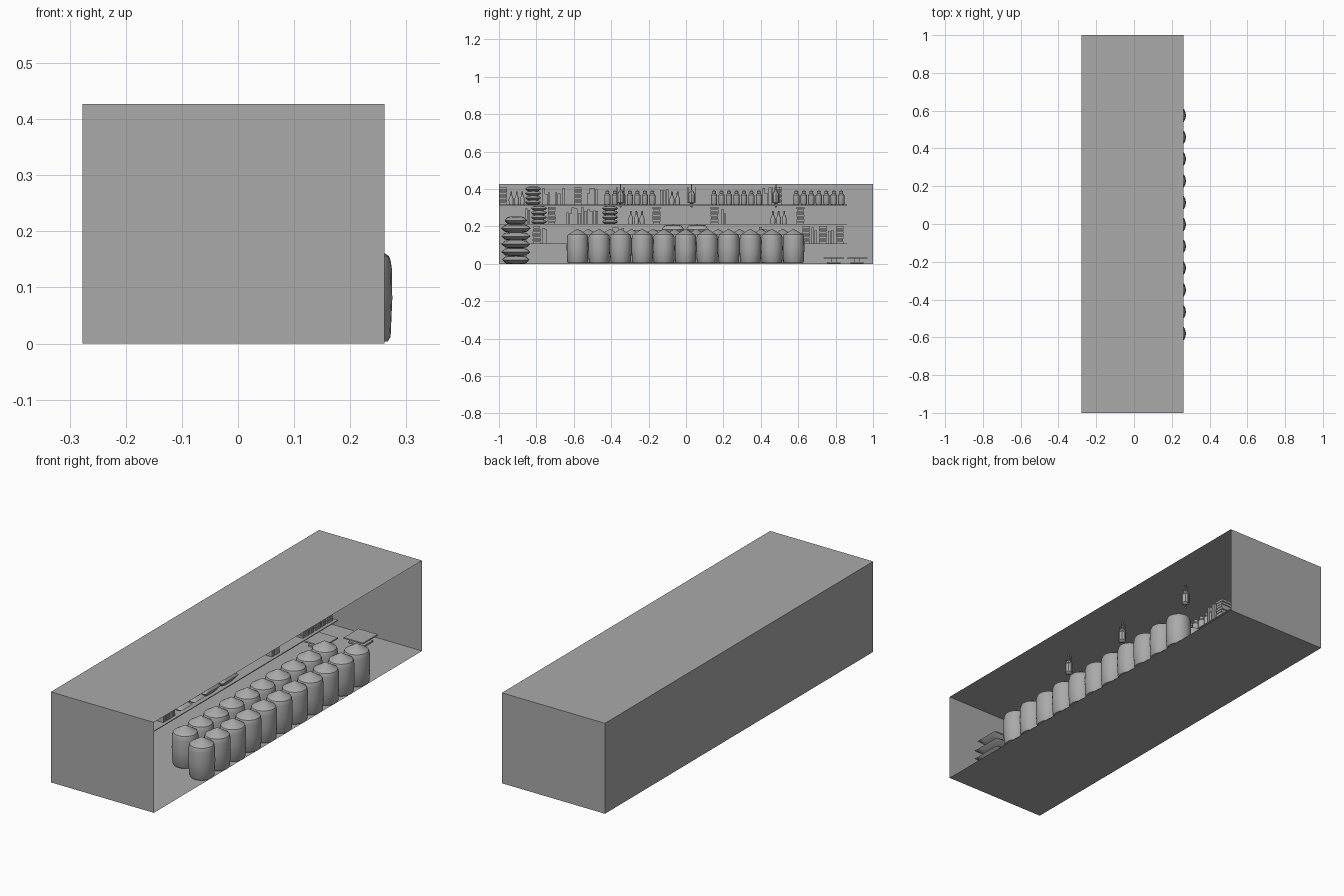
import bpy, bmesh, math, random
from mathutils import Matrix, Vector

random.seed(4)
cube = bpy.data.objects.get("Cube")
if cube:
    bpy.data.objects.remove(cube)

grey = bpy.data.materials.new("plain grey")
grey.use_nodes = True
grey.diffuse_color = (0.4, 0.4, 0.4, 1)
bsdf = grey.node_tree.nodes["Principled BSDF"]
bsdf.inputs["Base Color"].default_value = (0.4, 0.4, 0.4, 1)
bsdf.inputs["Roughness"].default_value = 0.8


def finish(bm, name, smooth=False):
    bmesh.ops.recalc_face_normals(bm, faces=bm.faces)
    mesh = bpy.data.meshes.new(name)
    bm.to_mesh(mesh)
    bm.free()
    mesh.materials.append(grey)
    ob = bpy.data.objects.new(name, mesh)
    bpy.context.collection.objects.link(ob)
    if smooth:
        bpy.ops.object.select_all(action='DESELECT')
        ob.select_set(True)
        bpy.context.view_layer.objects.active = ob
        bpy.ops.object.shade_smooth_by_angle(angle=math.radians(35))
    return ob


def add_box(bm, x0, x1, y0, y1, z0, z1):
    size = Matrix.Diagonal((x1 - x0, y1 - y0, z1 - z0, 1))
    centre = Matrix.Translation(((x0 + x1) / 2, (y0 + y1) / 2, (z0 + z1) / 2))
    return bmesh.ops.create_cube(bm, size=1, matrix=centre @ size)


def box(name, *bounds):
    bm = bmesh.new()
    add_box(bm, *bounds)
    return finish(bm, name)


def add_lathe(bm, profile, at, sides):
    rings = []
    for r, z in profile:
        rings.append([bm.verts.new(Vector(at) + Vector((
            r * math.cos(math.tau * i / sides), r * math.sin(math.tau * i / sides), z)))
            for i in range(sides)])
    for a, b in zip(rings, rings[1:]):
        for i in range(sides):
            j = (i + 1) % sides
            bm.faces.new((a[i], a[j], b[j], b[i]))
    bm.faces.new(rings[0])
    bm.faces.new(rings[-1])


def add_sack(bm, x, y, z, dx, dy, h):
    # two bulging sheets meeting at a sharp seam
    for side in (1, -1):
        verts = bmesh.ops.create_grid(bm, x_segments=8, y_segments=8, size=1)["verts"]
        for v in verts:
            u, w = v.co.x, v.co.y
            bulge = math.sqrt(max(0, (1 - u ** 4) * (1 - w ** 4)))
            v.co = (x + u * dx, y + w * dy, z + h / 2 + side * bulge * h / 2)


# Outer shell, open on the +x side
WALL, OPEN, TOP = -0.277, 0.261, 0.427
bm = bmesh.new()
add_box(bm, WALL, OPEN, -1, 1, 0, TOP)
bm.faces.ensure_lookup_table()
opening = [f for f in bm.faces if f.normal.x > 0.9]
bmesh.ops.delete(bm, geom=opening, context='FACES_ONLY')
finish(bm, "room_shell")

# Large barrels with conical lids, in two staggered rows
BARREL = [(0.05, 0.004), (0.055, 0.012), (0.058, 0.08), (0.057, 0.135),
          (0.055, 0.148), (0.052, 0.156), (0.001, 0.187)]
for row, x, count, start in (("front", 0.217, 11, -0.58), ("rear", 0.09, 10, -0.522)):
    for i in range(count):
        bm = bmesh.new()
        add_lathe(bm, BARREL, (x, start + i * 0.1155, 0), 24)
        finish(bm, f"{row}_barrel_{i + 1}", True)

# Shelf boards along the closed wall
SHELVES = [0.109, 0.213, 0.317]
FRONT = -0.08
for i, z in enumerate(SHELVES):
    box(f"shelf_board_{i + 1}", WALL, FRONT, -1, 0.86, z - 0.004, z)


# Goods for the shelves
def books(y, z, count):
    bm = bmesh.new()
    while count:
        w = random.uniform(0.01, 0.016)
        add_box(bm, -0.19, FRONT - 0.015, y, y + w, z, z + random.uniform(0.055, 0.092))
        y += w + 0.002
        count -= 1
    finish(bm, "upright_books")


def pile(y, z, count):
    bm = bmesh.new()
    for i in range(count):
        inset = random.uniform(0, 0.004)
        add_box(bm, -0.19, FRONT - 0.015, y + inset, y + 0.044 - inset,
                z + i * 0.0135, z + i * 0.0135 + 0.011)
    finish(bm, "book_pile")


def jars(y, z, count):
    bm = bmesh.new()
    shape = [(0.014, 0), (0.0165, 0.005), (0.0165, 0.05), (0.009, 0.06), (0.011, 0.07), (0.004, 0.074)]
    for i in range(count):
        for x in (-0.11, -0.15):
            add_lathe(bm, shape, (x, y + 0.02 + i * 0.04, z), 12)
    finish(bm, "small_jars", True)


def bottles(y, z, count):
    bm = bmesh.new()
    shape = [(0.012, 0), (0.013, 0.03), (0.005, 0.05), (0.004, 0.07)]
    for i in range(count):
        add_lathe(bm, shape, (-0.12, y + 0.015 + i * 0.03, z), 12)
    finish(bm, "bottles", True)


def sacks(y, z, count):
    bm = bmesh.new()
    for i in range(count):
        add_sack(bm, -0.14, y + 0.043, z + i * 0.024, 0.055, 0.043, 0.024)
    finish(bm, "shelf_sacks", True)


GOODS = [
    # bottom shelf
    [(pile, -0.82, 7), (books, -0.77, 2), (books, -0.42, 6), (sacks, -0.3, 3),
     (sacks, -0.2, 3), (books, 0.39, 4), (pile, 0.62, 7), (books, 0.67, 2),
     (pile, 0.71, 7), (books, 0.76, 2), (pile, 0.8, 7)],
    # middle shelf
    [(books, -0.86, 2), (sacks, -0.83, 4), (pile, -0.74, 7), (books, -0.64, 7),
     (books, -0.53, 4), (sacks, -0.45, 4), (bottles, -0.31, 3), (pile, -0.18, 7),
     (pile, 0.13, 7), (books, 0.19, 2), (bottles, 0.45, 3), (pile, 0.59, 7)],
    # top shelf
    [(pile, -1, 7), (bottles, -0.95, 3), (sacks, -0.86, 4), (books, -0.77, 3),
     (books, -0.7, 2), (books, -0.66, 1), (pile, -0.6, 7), (books, -0.53, 4),
     (jars, -0.44, 7), (books, -0.14, 3), (bottles, -0.09, 2), (jars, 0.13, 7),
     (books, 0.41, 3), (pile, 0.47, 7), (jars, 0.57, 7)],
]
for z, goods in zip(SHELVES, GOODS):
    for make, y, count in goods:
        make(y, z, count)

# Two plump sacks on the bottom shelf
for y in (-0.07, 0.06):
    bm = bmesh.new()
    for i in range(2):
        add_sack(bm, -0.13, y, SHELVES[0] + i * 0.05, 0.05, 0.06, 0.05)
    finish(bm, "plump_sacks", True)

# Stack of sacks on the floor in the corner
bm = bmesh.new()
for i in range(6):
    half = 0.06 if i == 5 else random.uniform(0.072, 0.08)
    add_sack(bm, 0.03, -0.91, i * 0.042, 0.09, half, 0.043)
finish(bm, "floor_sacks", True)

# Lanterns hanging from the ceiling
LAMP = [(0.006, 0), (0.018, 0.008), (0.018, 0.05), (0.02, 0.052), (0.008, 0.07), (0.003, 0.075)]
for i, y in enumerate((-0.35, 0.03, 0.48)):
    bm = bmesh.new()
    add_lathe(bm, LAMP, (0.095, y, 0.32), 8)
    add_lathe(bm, [(0.003, 0.39), (0.003, TOP)], (0.095, y, 0), 6)
    add_lathe(bm, [(0.002, 0.3), (0.006, 0.306), (0.002, 0.312)], (0.095, y, 0), 8)
    for side in (-0.019, 0.019):
        add_box(bm, 0.093, 0.097, y + side - 0.002, y + side + 0.002, 0.325, 0.41)
    finish(bm, f"lantern_{i + 1}")

# Low weighing platforms on the floor
for i, (x, y) in enumerate(((-0.12, 0.79), (0.0, 0.915))):
    bm = bmesh.new()
    add_box(bm, x - 0.05, x + 0.05, y - 0.055, y + 0.055, 0.028, 0.034)
    add_box(bm, x - 0.012, x + 0.012, y - 0.015, y + 0.015, 0.01, 0.028)
    add_box(bm, x - 0.04, x + 0.04, y - 0.035, y + 0.035, 0.003, 0.01)
    finish(bm, f"platform_{i + 1}")
